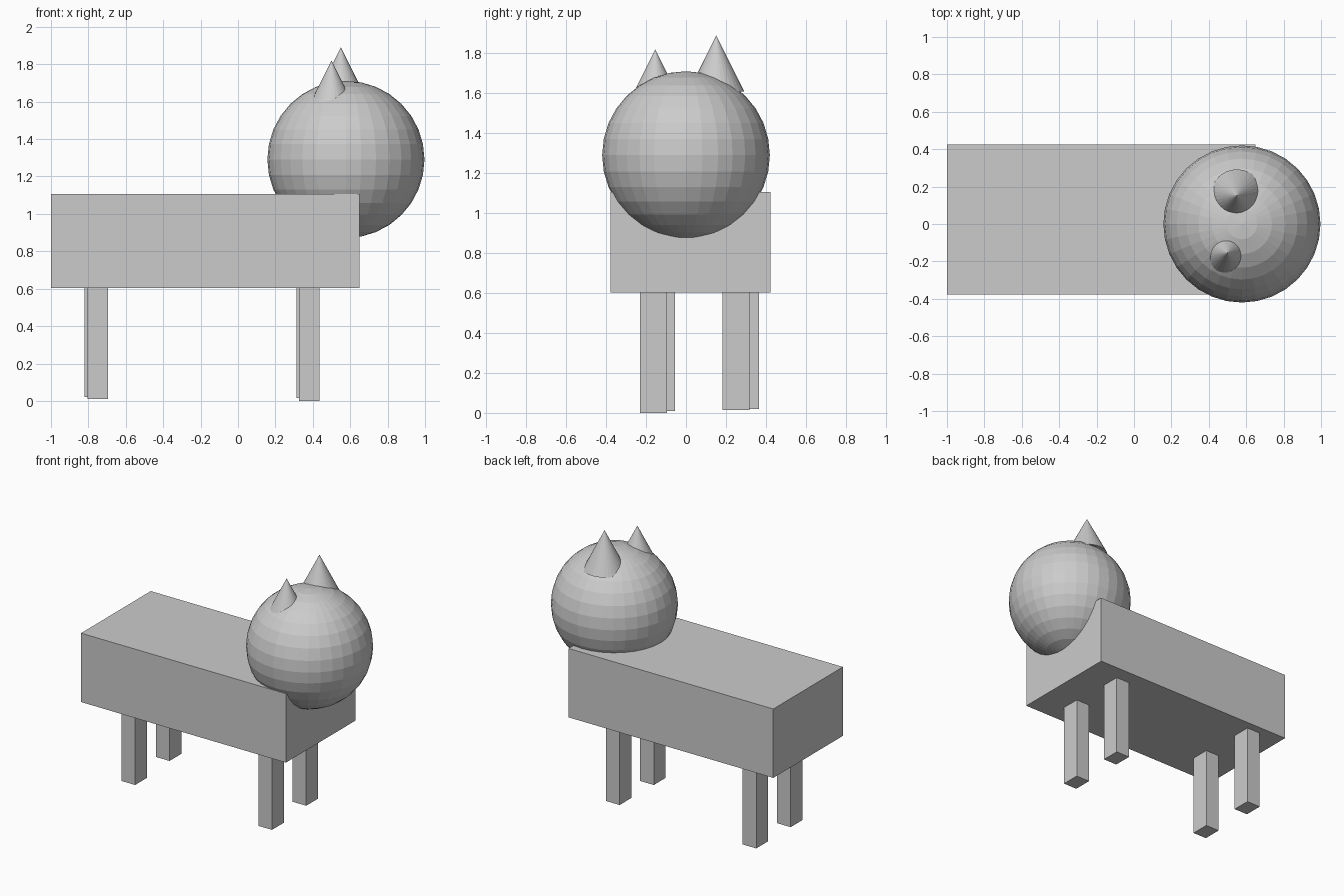
import bpy

if "Cube" in bpy.data.objects:
    bpy.data.objects.remove(bpy.data.objects["Cube"])


def box(name, x, y, z):
    """Axis-aligned box from (min, max) ranges."""
    bpy.ops.mesh.primitive_cube_add(
        size=1, location=[(a + b) / 2 for a, b in (x, y, z)])
    ob = bpy.context.object
    ob.name = name
    ob.scale = [b - a for a, b in (x, y, z)]
    bpy.ops.object.transform_apply(location=False, rotation=False, scale=True)
    return ob


# Body
box("body", (-1.0, 0.65), (-0.378, 0.424), (0.604, 1.106))

# Legs: slightly uneven placement, tops sunk into the body
LEG_X, LEG_Y, LEG_TOP = 0.11, 0.136, 0.64
for name, x, y, z in (
    ("front_right_leg", 0.325, -0.230, 0.0),
    ("back_right_leg", -0.805, -0.191, 0.01),
    ("front_left_leg", 0.312, 0.182, 0.015),
    ("back_left_leg", -0.822, 0.229, 0.02),
):
    box(name, (x, x + LEG_X), (y, y + LEG_Y), (z, LEG_TOP))

# Head: flat-shaded ball overlapping the front of the body
bpy.ops.mesh.primitive_uv_sphere_add(
    segments=32, ring_count=16, radius=0.42, location=(0.577, 0, 1.291))
bpy.context.object.name = "head"

# Ears: upright cones, one set lower into the head
EAR_R, EAR_H = 0.14, 0.28
for name, x, y, tip in (("left_ear", 0.55, 0.152, 1.89),
                        ("right_ear", 0.50, -0.154, 1.82)):
    bpy.ops.mesh.primitive_cone_add(
        vertices=32, radius1=EAR_R, radius2=0, depth=EAR_H,
        location=(x, y, tip - EAR_H / 2))
    bpy.context.object.name = name
